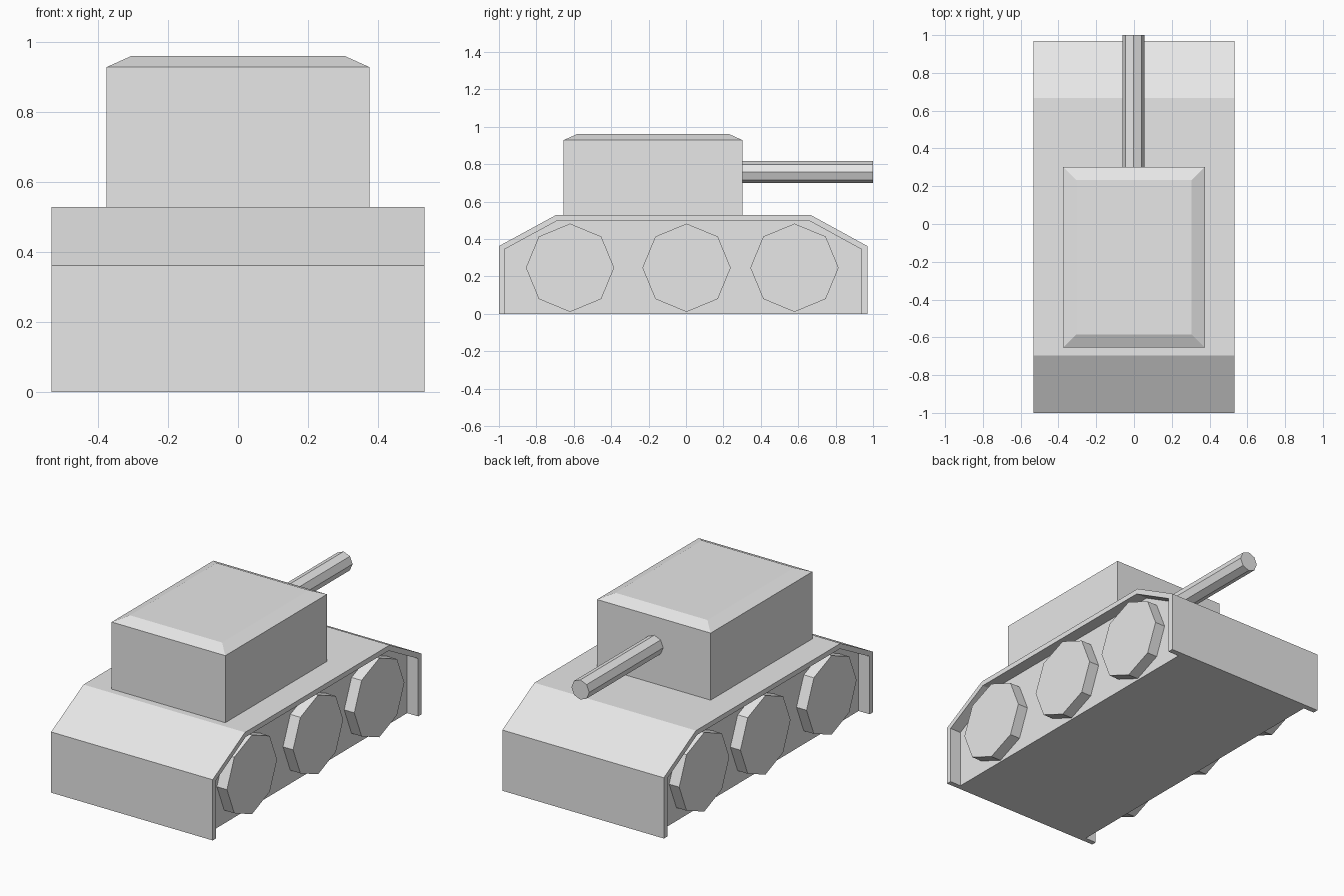
import bpy, bmesh, math
from mathutils import Matrix

cube = bpy.data.objects.get("Cube")
if cube:
    bpy.data.objects.remove(cube, do_unlink=True)

grey = bpy.data.materials.new("light_grey")
grey.use_nodes = True
grey.diffuse_color = (0.8, 0.8, 0.8, 1)
grey.node_tree.nodes["Principled BSDF"].inputs["Base Color"].default_value = (0.8, 0.8, 0.8, 1)


def finish(name, bm):
    """Turn a bmesh into a flat-shaded grey object."""
    bmesh.ops.recalc_face_normals(bm, faces=bm.faces[:])
    mesh = bpy.data.meshes.new(name)
    bm.to_mesh(mesh)
    bm.free()
    mesh.materials.append(grey)
    obj = bpy.data.objects.new(name, mesh)
    bpy.context.collection.objects.link(obj)
    return obj


def octagon_prism(name, radius, depth, centre, axis):
    """Eight-sided prism with corners on the main axes, lying along x or y."""
    bm = bmesh.new()
    turn = Matrix.Rotation(math.pi / 2, 4, 'Y' if axis == 'X' else 'X')
    bmesh.ops.create_cone(bm, cap_ends=True, segments=8, radius1=radius,
                          radius2=radius, depth=depth,
                          matrix=Matrix.Translation(centre) @ turn)
    return finish(name, bm)


# Hull: armoured shell overhanging a recess for the wheels on each side
WIDE, NARROW = 0.533, 0.46
outer = [(-1, 0), (-1, 0.362), (-0.695, 0.528), (0.667, 0.528), (0.97, 0.362), (0.97, 0)]
inner = [(-0.97, 0), (-0.97, 0.345), (-0.688, 0.498), (0.658, 0.498), (0.937, 0.345), (0.937, 0)]

bm = bmesh.new()


def loop(profile, x):
    return [bm.verts.new((x, y, z)) for y, z in profile]


def bridge(a, b):
    for i in range(len(a) - 1):
        bm.faces.new((a[i], a[i + 1], b[i + 1], b[i]))


sides = []
for s in (-1, 1):
    rim, lip, floor = loop(outer, s * WIDE), loop(inner, s * WIDE), loop(inner, s * NARROW)
    bridge(rim, lip)        # thin edge of the shell
    bridge(lip, floor)      # recess walls
    bm.faces.new(floor)     # recessed hull side
    sides.append((rim, lip, floor))
(rim_l, lip_l, fl_l), (rim_r, lip_r, fl_r) = sides
bridge(rim_l, rim_r)
for i in (0, -1):           # underside of the end plates
    bm.faces.new((rim_l[i], lip_l[i], fl_l[i], fl_r[i], lip_r[i], rim_r[i]))
bm.faces.new((fl_l[0], fl_l[-1], fl_r[-1], fl_r[0]))
finish("hull", bm)

# Turret: box with a chamfered roof
bm = bmesh.new()
rings = []
for z, inset in ((0.528, 0), (0.928, 0), (0.96, 0.071)):
    x, y0, y1 = 0.375 - inset, -0.655 + inset, 0.303 - inset
    rings.append([bm.verts.new((px, py, z)) for px, py in
                  ((-x, y0), (x, y0), (x, y1), (-x, y1))])
for a, b in zip(rings, rings[1:]):
    bridge(a + a[:1], b + b[:1])
bm.faces.new(rings[0])
bm.faces.new(rings[-1])
finish("turret", bm)

# Gun barrel
octagon_prism("gun_barrel", 0.059, 0.72, (-0.003, 0.64, 0.757), 'Y')

# Road wheels, three per side
for side, s in (("left", 1), ("right", -1)):
    for place, y in (("front", -0.62), ("middle", 0.003), ("rear", 0.58)):
        octagon_prism(f"{side}_{place}_wheel", 0.236, 0.075,
                      (s * 0.489, y, 0.246), 'X')
